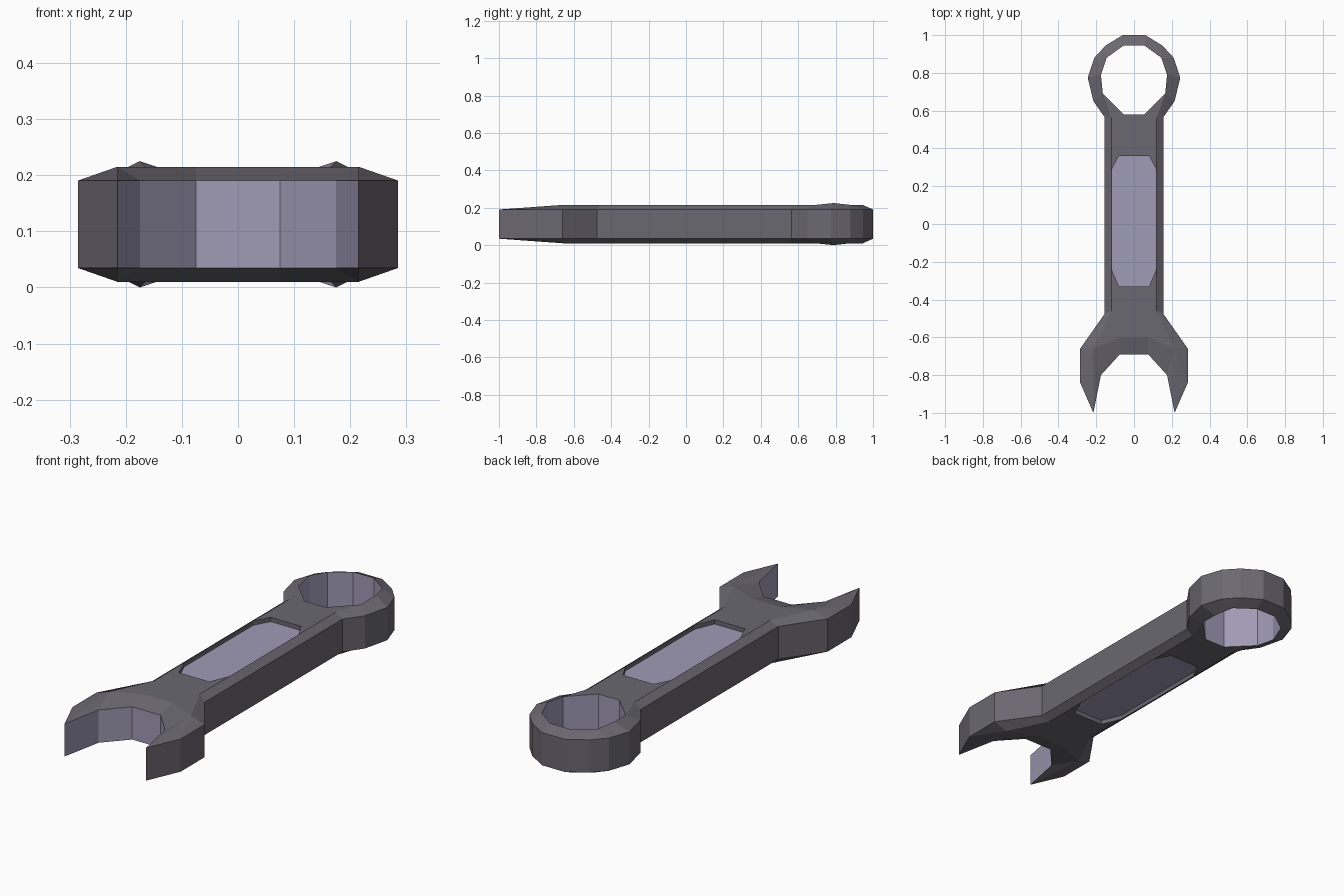
import bpy, bmesh

if "Cube" in bpy.data.objects:
    bpy.data.objects.remove(bpy.data.objects["Cube"])

MID = 0.1125                                   # half thickness of the wrench
EDGE, TOP, PEAK, FLOOR = 0.078, 0.1025, 0.1125, 0.082


def material(name, color):
    m = bpy.data.materials.new(name)
    m.diffuse_color = (*color, 1)
    m.use_nodes = True
    m.node_tree.nodes["Principled BSDF"].inputs["Base Color"].default_value = m.diffuse_color
    return m


STEEL, POLISHED = 0, 1
mats = [material("dark steel", (0.147, 0.138, 0.165)),
        material("polished steel", (0.352, 0.328, 0.468))]

bm = bmesh.new()


def chain(points, z):
    return [(x, y, z) for x, y in points]


def face(points, mat=STEEL):
    # one quarter face, mirrored left-right and top-bottom
    for sx in (1, -1):
        for sz in (1, -1):
            f = bm.faces.new([bm.verts.new((x * sx, y, MID + z * sz)) for x, y, z in points])
            f.material_index = mat


def wall(points, z, mat=STEEL):
    for a, b in zip(points, points[1:]):
        face([a, b, (b[0], b[1], z), (a[0], a[1], z)], mat)


# Half profiles: outline, ring hole, jaw opening, recessed panel
O = chain([(.215, -1), (.285, -.84), (.285, -.66), (.155, -.475), (.155, .565), (.215, .65),
           (.245, .775), (.21, .88), (.15, .945), (.06, 1), (0, 1)], EDGE)
H = chain([(0, .58), (.055, .58), (.165, .69), (.175, .79), (.145, .88), (.055, .945), (0, .945)], TOP)
H[3] = (.175, .79, PEAK)
J = [O[0]] + chain([(.175, -.8), (.075, -.69), (0, -.69)], EDGE)
P = chain([(0, -.33), (.08, -.33), (.12, -.235), (.12, .285), (.08, .36), (0, .36)], TOP)
R = chain([(.215, -.66), (.075, -.6), (0, -.6)], TOP)      # jaw ridge
S = chain([(.12, -.46), (.12, .56)], TOP)                  # shaft chamfer

# Vertical walls
wall(O, 0)
wall(H, 0, POLISHED)
wall(J, 0, POLISHED)

# Jaw top
for pts in ([O[0], O[1], R[0]], [O[1], O[2], R[0]], [O[2], O[3], S[0], R[0]],
            [O[0], R[0], J[1]], [J[1], R[0], R[1], J[2]], [J[2], R[1], R[2], J[3]],
            [R[1], R[0], S[0]]):
    face(pts)

# Shaft top around the panel
face([O[3], O[4], S[1], P[3], P[2], S[0]])
face([R[2], R[1], S[0], P[2], P[1], P[0]])
face([P[5], P[4], P[3], S[1], H[1], H[0]])

# Ring top
for pts in ([O[4], O[5], H[2], S[1]], [S[1], H[2], H[1]], [O[5], O[6], H[3], H[2]],
            [O[6], O[7], H[4], H[3]], [O[7], O[8], H[4]], [O[8], O[9], H[5], H[4]],
            [O[9], O[10], H[6], H[5]]):
    face(pts)

# Recessed panel
wall(P, FLOOR)
face([(x, y, FLOOR) for x, y, z in P], POLISHED)

bmesh.ops.remove_doubles(bm, verts=bm.verts, dist=0.0005)
bmesh.ops.recalc_face_normals(bm, faces=bm.faces)
mesh = bpy.data.meshes.new("wrench")
bm.to_mesh(mesh)
bm.free()
for m in mats:
    mesh.materials.append(m)
bpy.context.collection.objects.link(bpy.data.objects.new("wrench", mesh))
